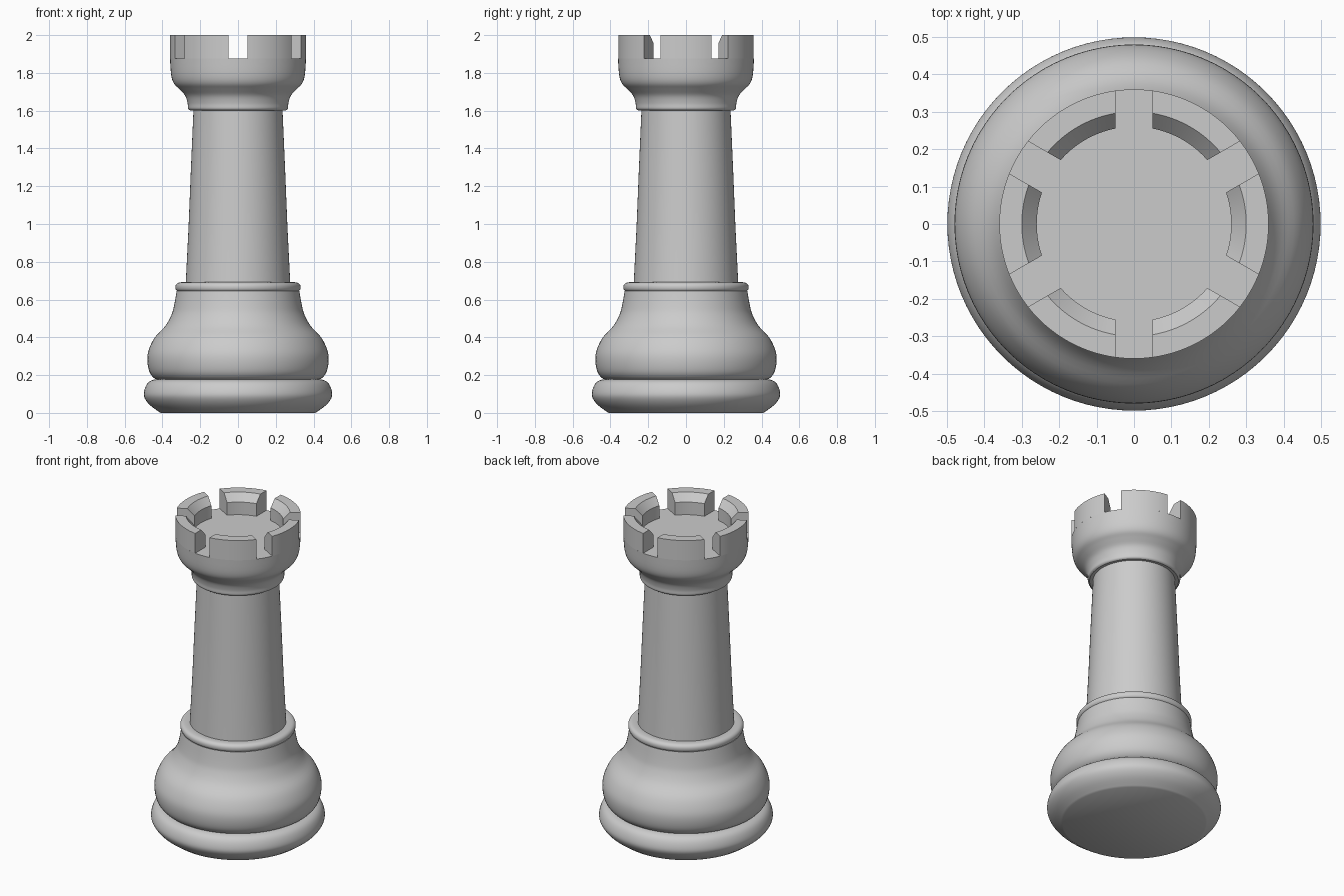
import bpy, bmesh
from math import sin, cos, asin, pi, radians

cube = bpy.data.objects.get("Cube")
if cube:
    bpy.data.objects.remove(cube, do_unlink=True)

SEGMENTS = 96
FLOOR, TOP = 1.875, 2.0
HALF_SLOT = 0.05

grey = bpy.data.materials.new("plain grey")
grey.use_nodes = True
colour = (0.6, 0.6, 0.6, 1)
grey.diffuse_color = colour
grey.node_tree.nodes["Principled BSDF"].inputs["Base Color"].default_value = colour


def finish(bm, name, angle):
    bmesh.ops.recalc_face_normals(bm, faces=bm.faces)
    mesh = bpy.data.meshes.new(name)
    bm.to_mesh(mesh)
    bm.free()
    mesh.materials.append(grey)
    obj = bpy.data.objects.new(name, mesh)
    bpy.context.collection.objects.link(obj)
    bpy.ops.object.select_all(action='DESELECT')
    obj.select_set(True)
    bpy.context.view_layer.objects.active = obj
    bpy.ops.object.shade_smooth_by_angle(angle=radians(angle))
    return obj


def curve(points, steps=4):
    """Smooth Catmull-Rom profile through (radius, height) points."""
    pts = [points[0], *points, points[-1]]
    out = []
    for a, b, c, d in zip(pts, pts[1:], pts[2:], pts[3:]):
        for s in range(steps):
            t = s / steps
            out.append(tuple(
                0.5 * (2 * q + (r - p) * t + (2 * p - 5 * q + 4 * r - u) * t * t
                       + (3 * q - p - 3 * r + u) * t ** 3)
                for p, q, r, u in zip(a, b, c, d)))
    return out + [points[-1]]


def lathe(name, profile):
    """Turn a profile round the z axis and close both ends."""
    bm = bmesh.new()
    rings = [[bm.verts.new((r * cos(2 * pi * i / SEGMENTS), r * sin(2 * pi * i / SEGMENTS), z))
              for i in range(SEGMENTS)] for r, z in profile]
    for low, high in zip(rings, rings[1:]):
        for i in range(SEGMENTS):
            j = (i + 1) % SEGMENTS
            bm.faces.new((low[i], low[j], high[j], high[i]))
    bm.faces.new(rings[0])
    bm.faces.new(rings[-1])
    return finish(bm, name, 35)


def merlon(name, middle, steps=16):
    """Battlement block with sides parallel to the slots beside it."""
    section = [(0.36, FLOOR), (0.36, TOP), (0.30, TOP), (0.26, 1.955), (0.26, FLOOR)]
    bm = bmesh.new()
    rows = []
    for i in range(steps + 1):
        row = []
        for r, z in section:
            a = middle + (pi / 6 - asin(HALF_SLOT / r)) * (2 * i / steps - 1)
            row.append(bm.verts.new((r * cos(a), r * sin(a), z)))
        rows.append(row)
    for left, right in zip(rows, rows[1:]):
        for k in range(len(section) - 1):
            bm.faces.new((left[k], right[k], right[k + 1], left[k + 1]))
    bm.faces.new(rows[0])
    bm.faces.new(rows[-1])
    return finish(bm, name, 25)


# Foot and bulging base
lathe("foot", curve([(0.41, 0), (0.465, 0.04), (0.495, 0.08), (0.497, 0.115),
                     (0.48, 0.155), (0.45, 0.175), (0.40, 0.18)]))
lathe("base", curve([(0.41, 0.17), (0.445, 0.185), (0.47, 0.22), (0.48, 0.28),
                     (0.472, 0.335), (0.44, 0.40), (0.385, 0.46), (0.352, 0.52),
                     (0.338, 0.57), (0.325, 0.645)]))

# Ring below the shaft
lathe("ring", curve([(0.30, 0.638), (0.318, 0.642), (0.33, 0.655), (0.33, 0.675),
                     (0.318, 0.688), (0.295, 0.692), (0.27, 0.69)]))

# Tapered shaft
lathe("shaft", [(0.277, 0.68), (0.262, 0.98), (0.249, 1.3), (0.235, 1.62)])

# Flared crown, flat at the slot floor
lathe("crown", [(0.22, 1.605)] + curve([(0.255, 1.602), (0.265, 1.612), (0.267, 1.64), (0.28, 1.68),
                                        (0.312, 1.715), (0.34, 1.745), (0.354, 1.79),
                                        (0.36, FLOOR)]))

# Six battlements
for n in range(6):
    merlon(f"merlon_{n + 1}", n * pi / 3)
